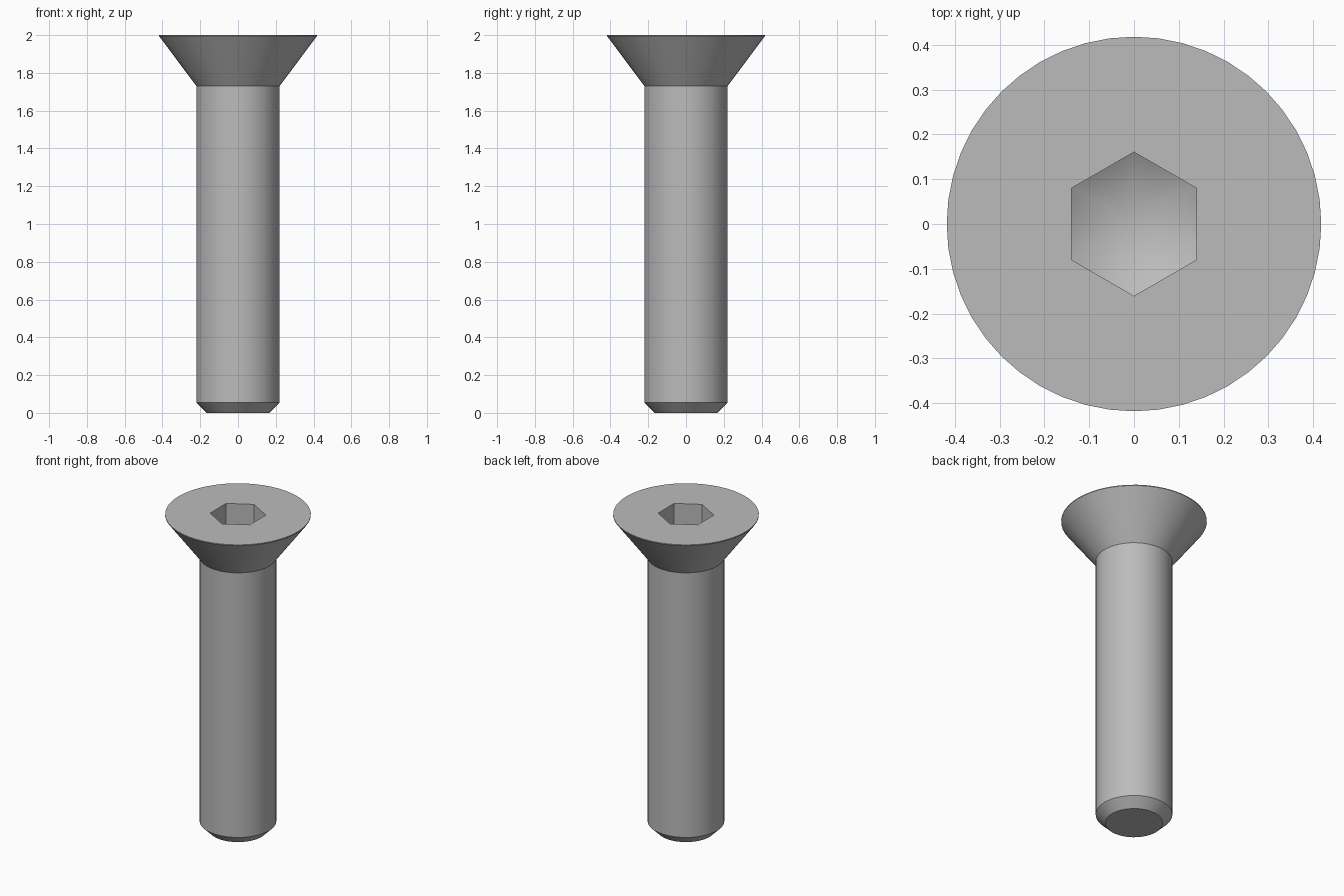
import bpy
import bmesh
import math

old = bpy.data.objects.get("Cube")
if old:
    bpy.data.objects.remove(old, do_unlink=True)

SEGMENTS = 48
HEX_APOTHEM = 0.139
SOCKET_DEPTH = 0.17
DRILL_SLOPE = math.tan(math.radians(30))

steel = bpy.data.materials.new("steel grey")
steel.use_nodes = True
GREY = (0.5, 0.5, 0.5, 1)
steel.diffuse_color = GREY
steel.node_tree.nodes["Principled BSDF"].inputs["Base Color"].default_value = GREY


def hex_radius(angle):
    """Distance to a hexagon outline with corners on +y and -y."""
    sector = math.pi / 3
    return HEX_APOTHEM / math.cos((angle + sector / 2) % sector - sector / 2)


def add_ring(bm, radius_at, height_at):
    """Ring of vertices whose radius and height follow the angle."""
    ring = []
    for i in range(SEGMENTS):
        a = math.tau * i / SEGMENTS
        r = radius_at(a)
        ring.append(bm.verts.new((r * math.cos(a), r * math.sin(a), height_at(r))))
    return ring


def bridge(bm, lower, upper):
    for i in range(SEGMENTS):
        j = (i + 1) % SEGMENTS
        bm.faces.new((lower[i], lower[j], upper[j], upper[i]))


bm = bmesh.new()

# Outer profile: tip chamfer, shank, countersunk head and thin rim
profile = [(0.165, 0), (0.22, 0.055), (0.22, 1.73), (0.418, 1.995), (0.418, 2)]
rings = [add_ring(bm, lambda a, r=r: r, lambda _, z=z: z) for r, z in profile]

# Hex socket: opening, then walls meeting a drilled conical floor
corner = HEX_APOTHEM / math.cos(math.pi / 6)
floor_z = 2 - SOCKET_DEPTH
rings.append(add_ring(bm, hex_radius, lambda r: 2))
rings.append(add_ring(bm, hex_radius, lambda r: floor_z - (corner - r) * DRILL_SLOPE))

for lower, upper in zip(rings, rings[1:]):
    bridge(bm, lower, upper)

# Flat tip and the point of the conical floor
bm.faces.new(list(reversed(rings[0])))
apex = bm.verts.new((0, 0, floor_z - corner * DRILL_SLOPE))
for i in range(SEGMENTS):
    bm.faces.new((rings[-1][i], rings[-1][(i + 1) % SEGMENTS], apex))

mesh = bpy.data.meshes.new("countersunk_screw")
bm.to_mesh(mesh)
bm.free()
mesh.materials.append(steel)
screw = bpy.data.objects.new("countersunk_screw", mesh)
bpy.context.collection.objects.link(screw)

# Smooth round walls, crisp edges
bpy.ops.object.select_all(action="DESELECT")
screw.select_set(True)
bpy.context.view_layer.objects.active = screw
bpy.ops.object.shade_smooth_by_angle(angle=math.radians(30))
